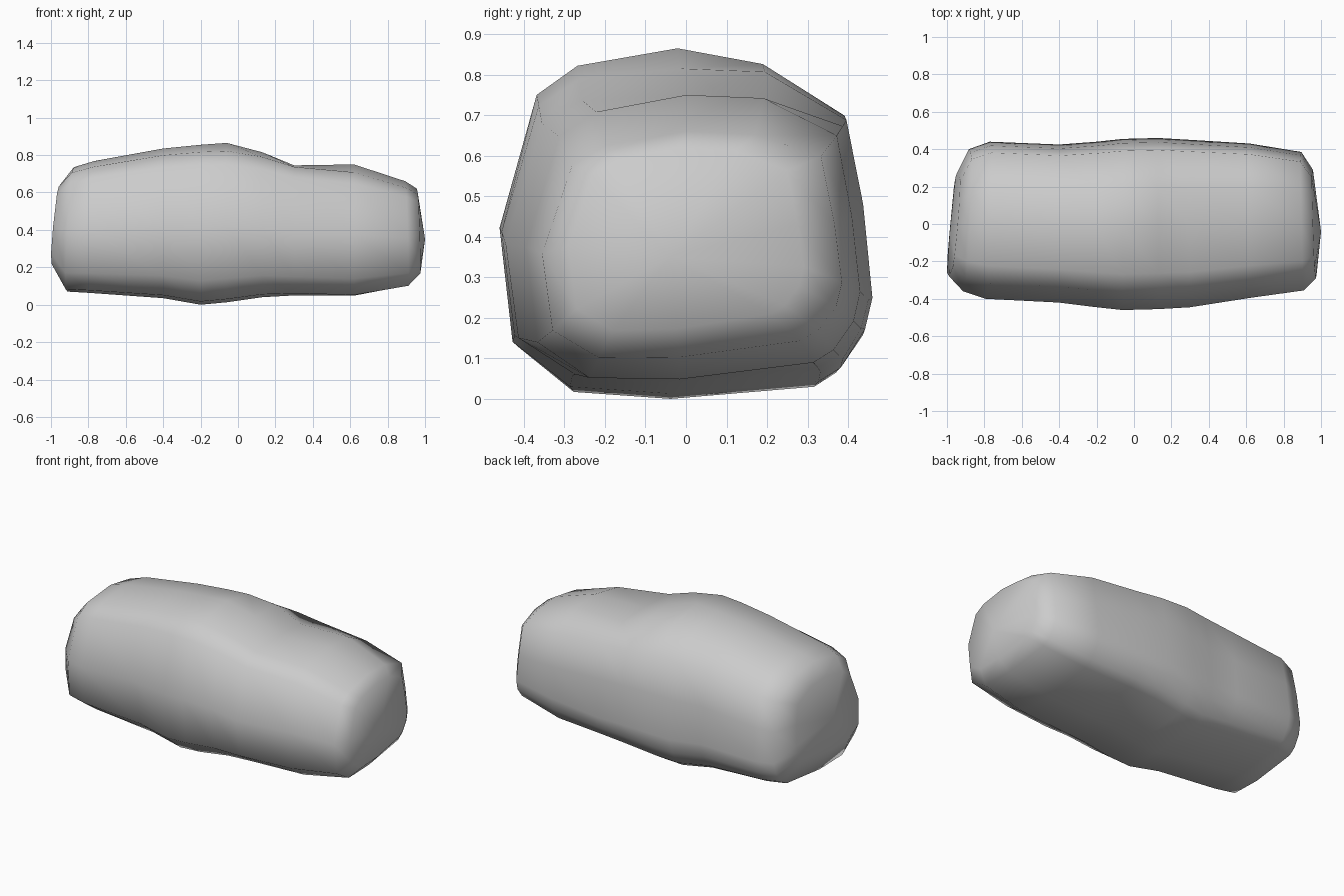
import bpy, bmesh

# rounded boulder cross-section, u across depth (front to back), v up the height
profile = [(.19, .02), (.46, 0), (.86, .035), (.92, .075), (.98, .17), (1, .27), (.975, .55),
           (.93, .81), (.71, .96), (.48, 1), (.21, .955), (.1, .87), (0, .48), (.035, .15)]

# stations along the length: x, y min, y max, z min, z max,
# front shoulder height, back shoulder height, tilt of the ring, bottom rise to the back
stations = [
    (-.965, -.28, .27, .21, .65, .65, .65, .09, 0),
    (-.895, -.36, .40, .07, .735, .735, .735, .05, 0),
    (-.78, -.40, .44, .063, .768, .768, .768, .03, 0),
    (-.40, -.42, .425, .035, .835, .835, .835, 0, 0),
    (-.20, -.445, .44, .0, .855, .855, .855, 0, 0),
    (-.06, -.46, .455, .013, .865, .86, .86, 0, 0),
    (.13, -.455, .46, .04, .815, .825, .84, 0, 0),
    (.30, -.445, .45, .045, .745, .775, .82, 0, .01),
    (.62, -.395, .43, .03, .75, .74, .795, 0, .04),
    (.90, -.355, .385, .08, .66, .65, .72, -.02, .05),
    (.963, -.29, .29, .15, .62, .61, .66, -.03, .05),
]

bm = bmesh.new()
rings = []
for x, y0, y1, z0, z1, zf, zb, tilt, rise in stations:
    ring = []
    for u, v in profile:
        y = y0 + u * (y1 - y0)
        if v == 1:
            z = z1
        elif v > .5:   # shoulders keep their own height where the crest dips
            z = min(z0 + v * ((zf if u < .5 else zb) - z0), z1 - .008)
        else:
            z = z0 + v * (z1 - z0) + rise * u * (v < .3)
        ring.append(bm.verts.new((x + tilt * (y + z - .4), y, z)))
    rings.append(ring)

# side walls
n = len(profile)
for a, b in zip(rings, rings[1:]):
    for i in range(n):
        j = (i + 1) % n
        bm.faces.new((a[i], a[j], b[j], b[i]))

# slightly bulged end caps
for ring, tip in ((rings[0], (-.985, -.04, .4)), (rings[-1], (1, -.04, .35))):
    c = bm.verts.new(tip)
    for i in range(n):
        bm.faces.new((ring[i], ring[(i + 1) % n], c))

bmesh.ops.recalc_face_normals(bm, faces=bm.faces)
for f in bm.faces:
    f.smooth = True
mesh = bpy.data.meshes.new("boulder")
bm.to_mesh(mesh)
bm.free()
boulder = bpy.data.objects.new("boulder", mesh)
bpy.context.collection.objects.link(boulder)
